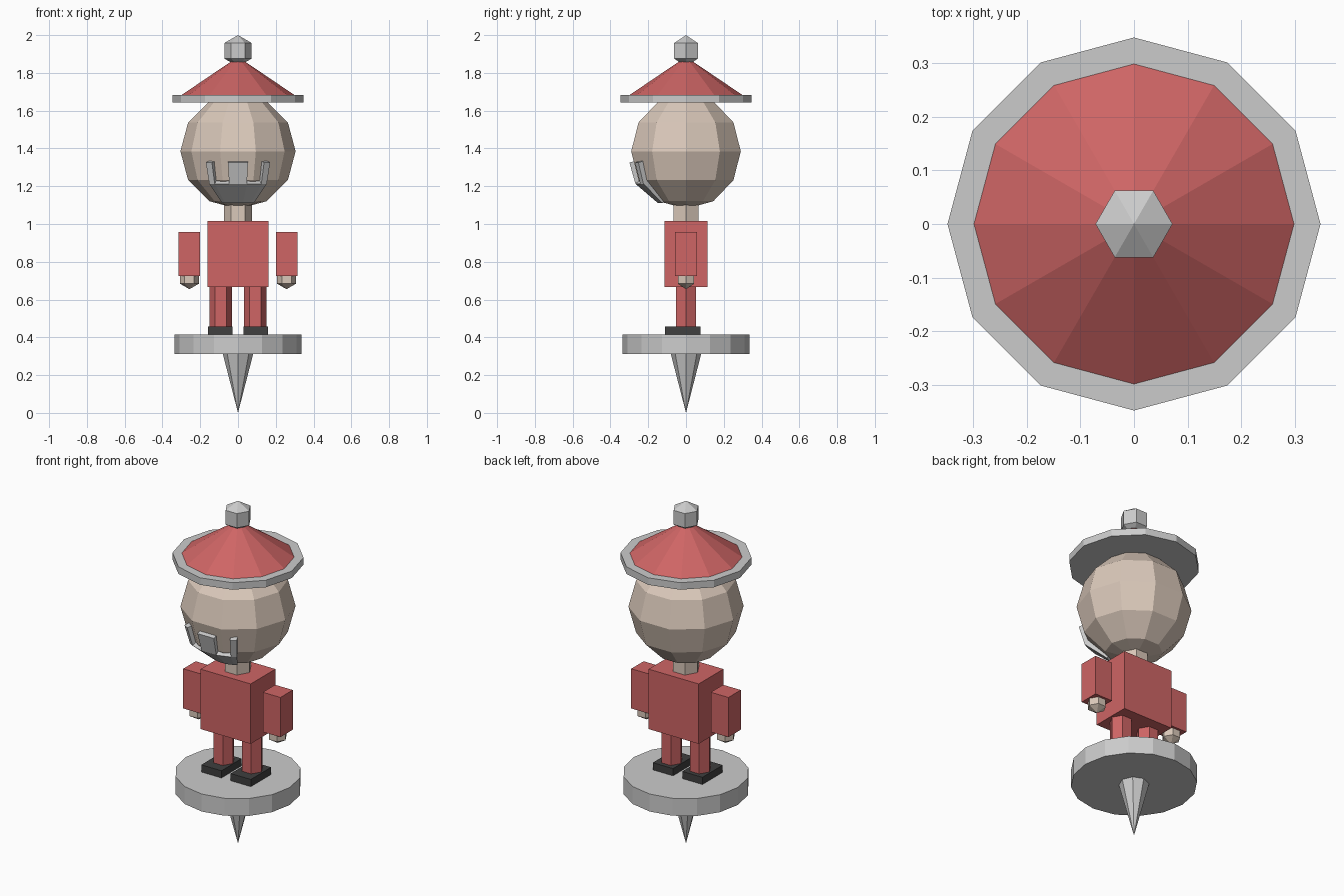
import bpy, bmesh
from math import sin, cos, pi, radians

if "Cube" in bpy.data.objects:
    bpy.data.objects.remove(bpy.data.objects["Cube"])


def material(name, rgb):
    m = bpy.data.materials.new(name)
    m.diffuse_color = (*rgb, 1)
    m.use_nodes = True
    m.node_tree.nodes["Principled BSDF"].inputs["Base Color"].default_value = m.diffuse_color
    return m


RED = material("red", (0.62, 0.13, 0.13))
TAN = material("tan", (0.70, 0.58, 0.49))
BLACK = material("black", (0.05, 0.05, 0.05))


def finish(bm, name, mat=None):
    bmesh.ops.recalc_face_normals(bm, faces=bm.faces[:])
    me = bpy.data.meshes.new(name)
    bm.to_mesh(me)
    bm.free()
    if mat:
        me.materials.append(mat)
    ob = bpy.data.objects.new(name, me)
    bpy.context.collection.objects.link(ob)
    return ob


def lathe(name, profile, sides, mat=None, x=0, y=0):
    """Faceted solid of revolution; first corner on +x, radius 0 makes a pole."""
    bm = bmesh.new()
    rings = []
    for r, z in profile:
        if r == 0:
            rings.append([bm.verts.new((x, y, z))] * sides)
        else:
            rings.append([bm.verts.new((x + r * cos(2 * pi * i / sides),
                                        y + r * sin(2 * pi * i / sides), z))
                          for i in range(sides)])
    for a, b in zip(rings, rings[1:]):
        for i in range(sides):
            j = (i + 1) % sides
            bm.faces.new(list(dict.fromkeys((a[i], a[j], b[j], b[i]))))
    for ring in (rings[0], rings[-1]):
        if ring[0] is not ring[1]:
            bm.faces.new(ring)
    return finish(bm, name, mat)


def ball(name, radius, z, sides, rings, mat=None, x=0):
    prof = [(0 if k in (0, rings) else radius * sin(pi * k / rings),
             z - radius * cos(pi * k / rings)) for k in range(rings + 1)]
    return lathe(name, prof, sides, mat, x)


def box(name, lo, hi, mat=None):
    bm = bmesh.new()
    bmesh.ops.create_cube(bm, size=1)
    for v in bm.verts:
        v.co = [(l + h) / 2 + c * (h - l) for l, h, c in zip(lo, hi, v.co)]
    return finish(bm, name, mat)


# Base: spike and disc
lathe("base_spike", [(0, 0), (0.085, 0.33)], 8)
lathe("base_disc", [(0.335, 0.313), (0.335, 0.415)], 16)

# Limbs, mirrored
for side, s in (("left", -1), ("right", 1)):
    cx = 0.095 * s
    box(side + "_shoe", (cx - 0.065, -0.11, 0.413), (cx + 0.065, 0.077, 0.457), BLACK)
    lathe(side + "_leg", [(0.06, 0.43), (0.06, 0.68)], 6, RED, 0.092 * s)
    ax = 0.257 * s
    box(side + "_arm", (ax - 0.057, -0.057, 0.725), (ax + 0.057, 0.057, 0.957), RED)
    ball(side + "_hand", 0.058, 0.713, 6, 3, TAN, ax)

# Torso, neck, head
box("torso", (-0.162, -0.114, 0.667), (0.162, 0.114, 1.017), RED)
lathe("neck", [(0.075, 1.0), (0.075, 1.13)], 6, TAN)
ball("head", 0.305, 1.385, 10, 6, TAN)

# Hat: brim, cone, finial
lathe("hat_brim", [(0.348, 1.642), (0.348, 1.683)], 12)
lathe("hat_cone", [(0.303, 1.68), (0, 1.885)], 12, RED)
ball("hat_finial", 0.083, 1.917, 6, 3)

# Jaw guard: curved band under the face with three upright prongs
angles = [-34, -27, -10, 10, 27, 34]
levels = [(0.15, 1.11), (0.272, 1.213), (0.304, 1.325)]
bm = bmesh.new()
grid = [[bm.verts.new((r * sin(radians(a)), -r * cos(radians(a)), z)) for a in angles]
        for r, z in levels]
for row in (0, 1):
    for i in range(5):
        if row == 0 or i % 2 == 0:
            bm.faces.new((grid[row][i], grid[row][i + 1],
                          grid[row + 1][i + 1], grid[row + 1][i]))
bmesh.ops.delete(bm, geom=[v for v in bm.verts if not v.link_faces], context='VERTS')
guard = finish(bm, "jaw_guard")
# make sure the shell faces outward, then thicken inward
if sum(p.normal.y for p in guard.data.polygons) > 0:
    guard.data.flip_normals()
mod = guard.modifiers.new("thickness", 'SOLIDIFY')
mod.thickness = 0.03
mod.offset = -1
